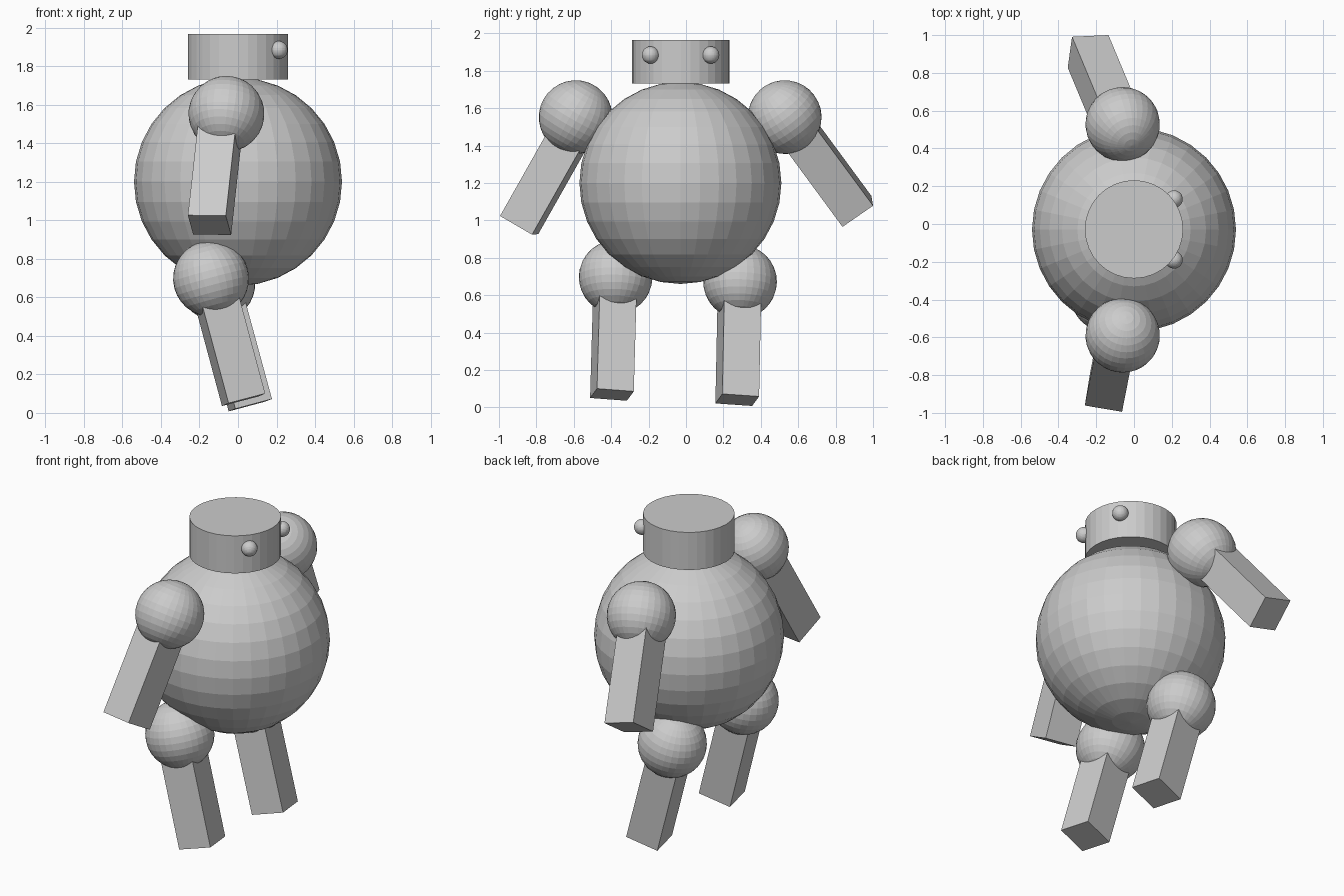
import bpy
from mathutils import Vector, Matrix

if "Cube" in bpy.data.objects:
    bpy.data.objects.remove(bpy.data.objects["Cube"])

grey = bpy.data.materials.new("plain_grey")
grey.diffuse_color = (0.6, 0.6, 0.6, 1)
grey.use_nodes = True
grey.node_tree.nodes["Principled BSDF"].inputs["Base Color"].default_value = grey.diffuse_color


def finish(name):
    ob = bpy.context.object
    ob.name = name
    ob.data.materials.append(grey)
    return ob


def ball(name, centre, radius, turn=None):
    bpy.ops.mesh.primitive_uv_sphere_add(segments=32, ring_count=16, radius=radius)
    ob = finish(name)
    ob.matrix_world = Matrix.Translation(centre) @ (turn or Matrix()).to_4x4()


def limb(name, joint_name, joint, top, end, side):
    """Square bar from top to end, with its side axis close to the given one, and a joint ball."""
    top, end = Vector(top), Vector(end)
    w = (top - end).normalized()
    u = Vector(side)
    u = (u - w * u.dot(w)).normalized()
    turn = Matrix((u, w.cross(u), w)).transposed()
    bpy.ops.mesh.primitive_cube_add(size=1)
    ob = finish(name)
    ob.data.transform(Matrix.Diagonal((0.2, 0.2, (top - end).length, 1)))
    ob.matrix_world = Matrix.Translation((top + end) / 2) @ turn.to_4x4()
    ball(joint_name, joint, 0.197, turn)


# Round body
ball("body", (0, -0.03, 1.2), 0.54)

# Drum head with two eyes on the +x side
bpy.ops.mesh.primitive_cylinder_add(vertices=32, radius=0.26, depth=0.235,
                                    location=(0, -0.028, 1.848))
finish("head")
for name, y in (("eye_near", -0.19), ("eye_far", 0.132)):
    ball(name, (0.212, y, 1.884), 0.046)

# Arms with shoulder balls
limb("arm_near", "shoulder_near", (-0.06, -0.59, 1.552), (-0.085, -0.57, 1.545),
     (-0.148, -0.892, 0.975), (0.205, -0.033, 0))
limb("arm_far", "shoulder_far", (-0.06, 0.528, 1.552), (-0.085, 0.535, 1.563),
     (-0.243, 0.914, 1.048), (0.195, 0.007, -0.05))

# Legs with hip balls
limb("leg_near", "hip_near", (-0.14, -0.376, 0.697), (-0.14, -0.378, 0.697),
     (0.029, -0.396, 0.068), (0.187, 0.037, 0.055))
limb("leg_far", "hip_far", (-0.107, 0.289, 0.672), (-0.108, 0.287, 0.672),
     (0.064, 0.274, 0.04), (0.187, 0.037, 0.055))
